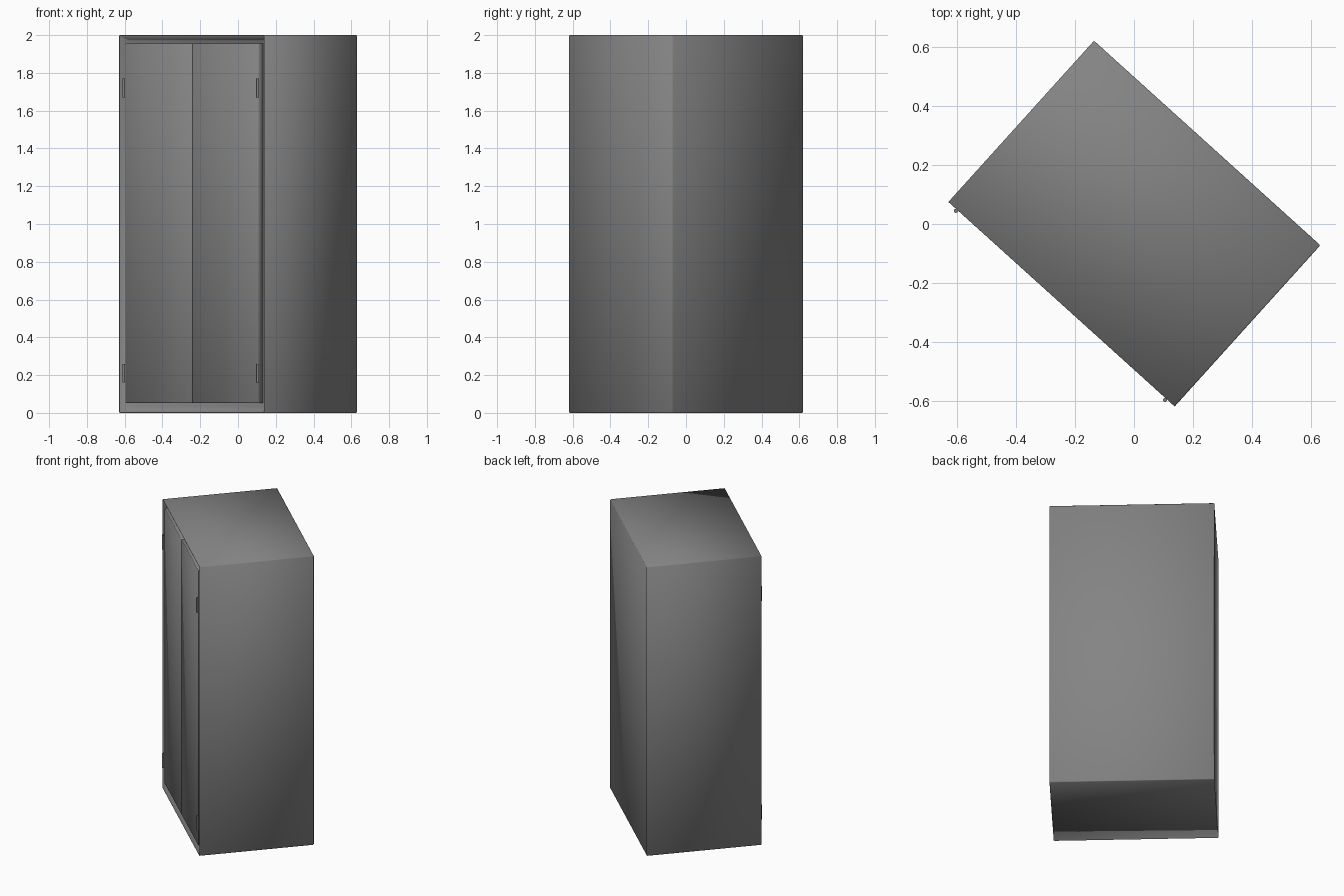
import bpy, bmesh, math
from mathutils import Matrix

if "Cube" in bpy.data.objects:
    bpy.data.objects.remove(bpy.data.objects["Cube"])

W, D, H = 1.034, 0.74, 2.0          # cabinet width, depth, height
FRONT = -D / 2
TURN = Matrix.Rotation(math.radians(-42.1), 4, 'Z')

grey = bpy.data.materials.new("grey_metal")
grey.use_nodes = True
colour = (0.23, 0.23, 0.23, 1)
grey.diffuse_color = colour
grey.node_tree.nodes["Principled BSDF"].inputs["Base Color"].default_value = colour


def box(bm, x, y, z):
    """Add a box from (min, max) ranges."""
    size = [b - a for a, b in (x, y, z)]
    mid = [(a + b) / 2 for a, b in (x, y, z)]
    bmesh.ops.create_cube(bm, size=1, matrix=Matrix.Translation(mid) @ Matrix.Diagonal((*size, 1)))


def finish(bm, name, bevel=0):
    """Turn a mesh into a softly shaded, rotated object."""
    if bevel:
        bmesh.ops.bevel(bm, geom=bm.edges[:], offset=bevel, segments=1,
                        affect='EDGES', profile=0.5)
    for f in bm.faces:
        f.smooth = True
    mesh = bpy.data.meshes.new(name)
    bm.to_mesh(mesh)
    bm.free()
    mesh.materials.append(grey)
    obj = bpy.data.objects.new(name, mesh)
    obj.matrix_world = TURN
    bpy.context.collection.objects.link(obj)
    return obj


# Carcass with a recessed front opening
bm = bmesh.new()
box(bm, (-W / 2, W / 2), (FRONT, -FRONT), (0, H))
bm.faces.ensure_lookup_table()
front = min(bm.faces, key=lambda f: f.calc_center_median().y)
bmesh.ops.inset_region(bm, faces=[front], thickness=0.036)
bmesh.ops.translate(bm, verts=front.verts[:], vec=(0, 0.05, 0))
finish(bm, "cabinet_body", 0.004)

for side, name in ((-1, "right"), (1, "left")):
    # Door leaf
    bm = bmesh.new()
    box(bm, sorted((side * 0.001, side * 0.474)),
        (FRONT + 0.006, FRONT + 0.045), (0.053, 1.955))
    finish(bm, name + "_door", 0.002)

    # Hinge barrels
    for z, level in ((0.21, "lower"), (1.72, "upper")):
        bm = bmesh.new()
        bmesh.ops.create_cone(bm, cap_ends=True, segments=12, radius1=0.007, radius2=0.007, depth=0.1,
                              matrix=Matrix.Translation((side * 0.478, FRONT - 0.002, z)))
        hinge = finish(bm, f"{name}_{level}_hinge")
        hinge.data.set_sharp_from_angle(angle=math.radians(40))
